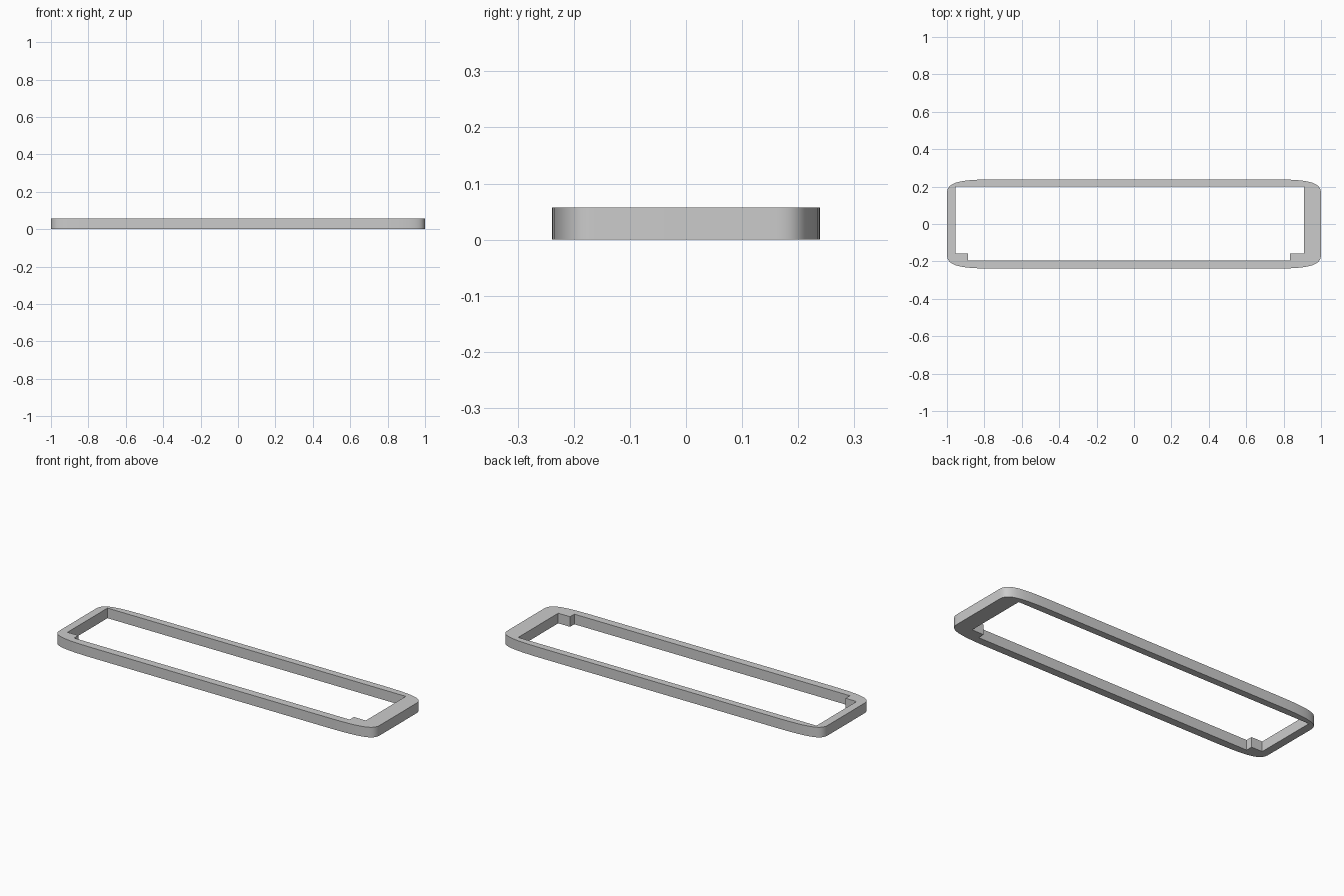
import bpy, bmesh
from mathutils import Vector
from mathutils.geometry import interpolate_bezier

if "Cube" in bpy.data.objects:
    bpy.data.objects.remove(bpy.data.objects["Cube"])

HEIGHT = 0.057

# Outer outline: one long soft corner, mirrored into all four quadrants
corner = [(p.x, p.y) for p in interpolate_bezier(
    Vector((1, 0.16, 0)), Vector((1, 0.222, 0)),
    Vector((0.95, 0.239, 0)), Vector((0.72, 0.239, 0)), 20)]
half = corner + [(-x, y) for x, y in reversed(corner)]
outer = half + [(-x, -y) for x, y in half]

# Opening: rectangle with a small square tab in each front corner
hole = [(-0.955, 0.2), (-0.955, -0.157), (-0.887, -0.157), (-0.887, -0.195),
        (0.834, -0.195), (0.834, -0.157), (0.908, -0.157), (0.908, 0.2)]


def add_loop(bm, points):
    verts = [bm.verts.new((x, y, 0)) for x, y in points]
    return [bm.edges.new((v, verts[(i + 1) % len(verts)])) for i, v in enumerate(verts)]


# Fill between the two outlines, then raise to full height
bm = bmesh.new()
edges = add_loop(bm, outer) + add_loop(bm, hole)
bmesh.ops.triangle_fill(bm, use_beauty=True, use_dissolve=False, edges=edges)
raised = bmesh.ops.extrude_face_region(bm, geom=bm.faces[:], use_keep_orig=True)
bmesh.ops.translate(bm, vec=(0, 0, HEIGHT),
                    verts=[g for g in raised["geom"] if isinstance(g, bmesh.types.BMVert)])
bmesh.ops.recalc_face_normals(bm, faces=bm.faces[:])

mesh = bpy.data.meshes.new("bezel_frame")
bm.to_mesh(mesh)
bm.free()
frame = bpy.data.objects.new("bezel_frame", mesh)
bpy.context.collection.objects.link(frame)

# Smooth the rounded corners, keep the rims crisp
bpy.context.view_layer.objects.active = frame
frame.select_set(True)
bpy.ops.object.shade_smooth_by_angle(angle=0.52)
